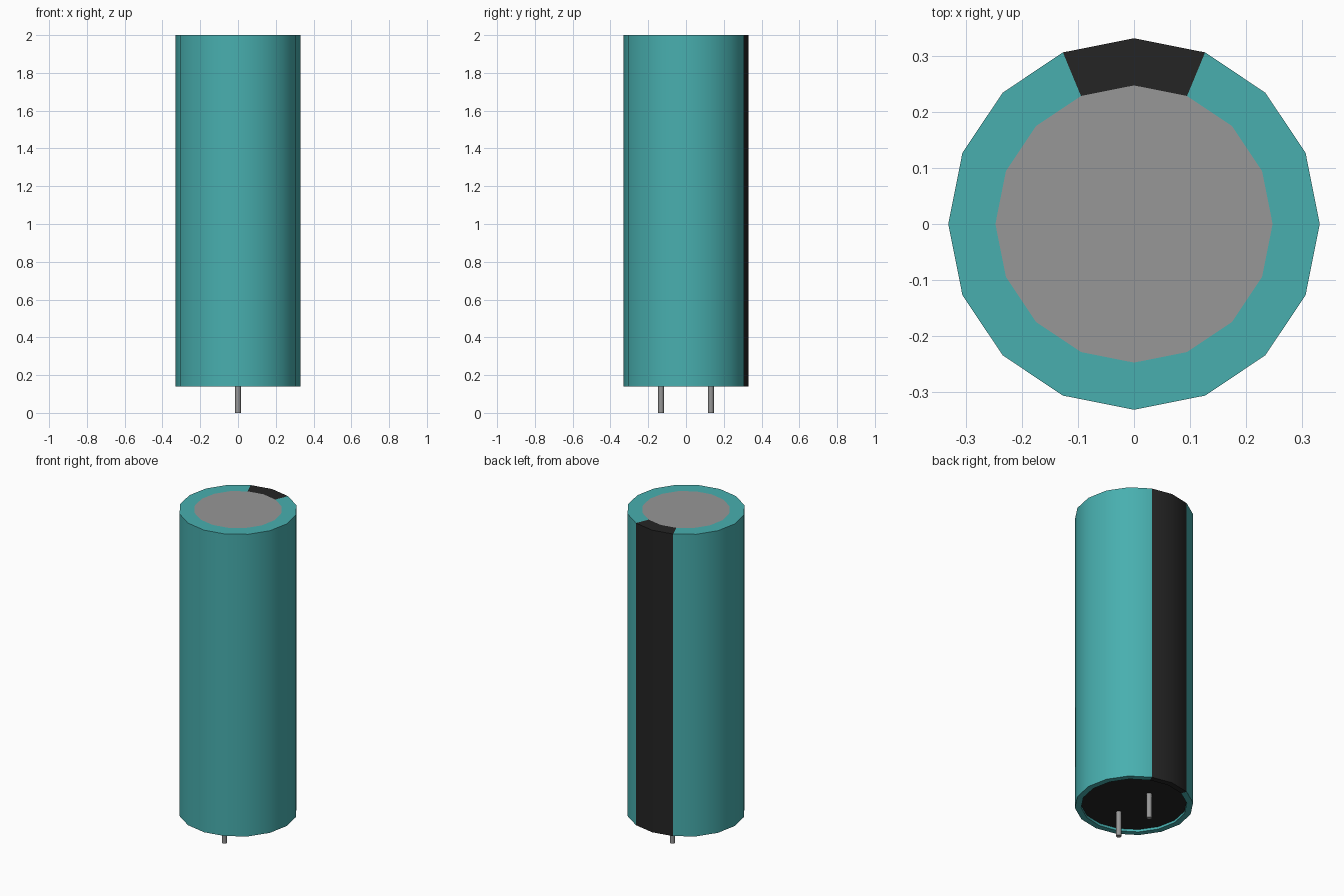
import bpy
import bmesh
import math

cube = bpy.data.objects.get("Cube")
if cube:
    bpy.data.objects.remove(cube, do_unlink=True)

SIDES = 16
RADIUS = 0.331
BOTTOM, TOP = 0.14, 2.0
SEAL_Z = BOTTOM + 0.015      # rubber seal sits slightly inside the sleeve
SEAL_R = 0.296
PLATE_R = 0.247


def make_material(name, rgb):
    mat = bpy.data.materials.new(name)
    mat.use_nodes = True
    color = (*rgb, 1.0)
    mat.diffuse_color = color
    mat.node_tree.nodes["Principled BSDF"].inputs["Base Color"].default_value = color
    return mat


teal = make_material("teal sleeve", (0.065, 0.43, 0.43))
black = make_material("black", (0.018, 0.018, 0.018))
grey = make_material("grey metal", (0.31, 0.31, 0.31))


def add_object(name, bm, materials):
    mesh = bpy.data.meshes.new(name)
    bm.to_mesh(mesh)
    bm.free()
    obj = bpy.data.objects.new(name, mesh)
    bpy.context.collection.objects.link(obj)
    for mat in materials:
        mesh.materials.append(mat)
    bpy.ops.object.select_all(action='DESELECT')
    obj.select_set(True)
    bpy.context.view_layer.objects.active = obj
    bpy.ops.object.shade_smooth_by_angle(angle=math.radians(35))
    return obj


def ring(bm, radius, z, sides=SIDES):
    return [bm.verts.new((radius * math.cos(math.tau * i / sides),
                          radius * math.sin(math.tau * i / sides), z))
            for i in range(sides)]


# Sleeve: turned profile from the inner bottom lip to the folded top rim
bm = bmesh.new()
profile = [(SEAL_R, SEAL_Z), (SEAL_R, BOTTOM), (RADIUS, BOTTOM),
           (RADIUS, TOP), (PLATE_R, TOP)]
rings = [ring(bm, r, z) for r, z in profile]
for low, high in zip(rings, rings[1:]):
    for i in range(SIDES):
        j = (i + 1) % SIDES
        face = bm.faces.new((low[i], low[j], high[j], high[i]))
        # Polarity stripe: the two facets at the back
        angle = math.degrees(math.tau * (i + 0.5) / SIDES)
        face.material_index = 1 if abs(angle - 90) < 22.5 else 0
add_object("sleeve", bm, [teal, black])

# Metal plate closing the top
bm = bmesh.new()
bm.faces.new(ring(bm, PLATE_R, TOP))
add_object("top_plate", bm, [grey])

# Rubber seal closing the bottom
bm = bmesh.new()
bm.faces.new(list(reversed(ring(bm, SEAL_R, SEAL_Z))))
add_object("bottom_seal", bm, [black])

# Two wire leads
for name, y in (("front_lead", -0.132), ("back_lead", 0.132)):
    bm = bmesh.new()
    bmesh.ops.create_cone(bm, cap_ends=True, segments=12, radius1=0.015,
                          radius2=0.015, depth=SEAL_Z)
    bmesh.ops.translate(bm, verts=bm.verts, vec=(0, y, SEAL_Z / 2))
    add_object(name, bm, [grey])
